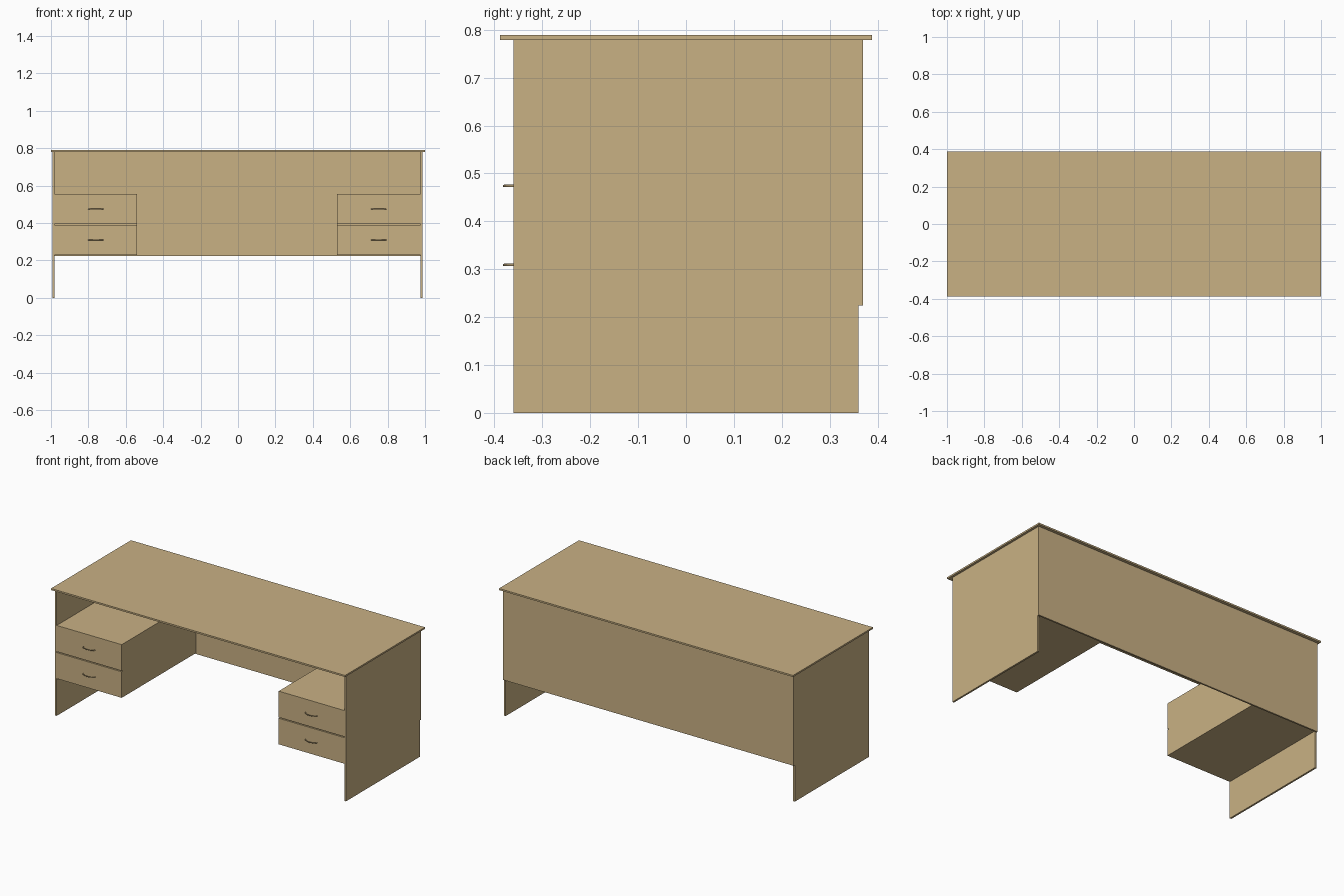
import bpy, bmesh, math

if "Cube" in bpy.data.objects:
    bpy.data.objects.remove(bpy.data.objects["Cube"])

# One wood colour for the whole desk
wood = bpy.data.materials.new("light_wood")
wood.diffuse_color = (0.584, 0.440, 0.231, 1)
wood.use_nodes = True
wood.node_tree.nodes["Principled BSDF"].inputs["Base Color"].default_value = wood.diffuse_color


def add_object(name, bm):
    bmesh.ops.recalc_face_normals(bm, faces=bm.faces[:])
    mesh = bpy.data.meshes.new(name)
    bm.to_mesh(mesh)
    bm.free()
    mesh.materials.append(wood)
    ob = bpy.data.objects.new(name, mesh)
    bpy.context.collection.objects.link(ob)
    return ob


def box(name, x0, x1, y0, y1, z0, z1):
    bm = bmesh.new()
    bmesh.ops.create_cube(bm, size=1)
    for v in bm.verts:
        v.co.x = x0 if v.co.x < 0 else x1
        v.co.y = y0 if v.co.y < 0 else y1
        v.co.z = z0 if v.co.z < 0 else z1
    return add_object(name, bm)


def handle(name, cx, cz, width=0.084, reach=0.02, r=0.0025, steps=14, sides=8):
    """Bowed round bar whose ends meet the drawer front."""
    bm = bmesh.new()
    rings = []
    for i in range(steps + 1):
        a = math.pi * i / steps
        px, py = -math.cos(a) * (width / 2 - r), -math.sin(a) * reach
        # outward direction of the bow in plan
        nx, ny = -math.cos(a) * reach, -math.sin(a) * width / 2
        n = math.hypot(nx, ny)
        ring = []
        for k in range(sides):
            t = 2 * math.pi * k / sides
            d = r * math.cos(t) / n
            ring.append(bm.verts.new((cx + px + nx * d, -0.36 + py + ny * d,
                                      cz + r * math.sin(t))))
        rings.append(ring)
    for a, b in zip(rings, rings[1:]):
        for k in range(sides):
            m = (k + 1) % sides
            bm.faces.new((a[k], a[m], b[m], b[k]))
    bm.faces.new(rings[0])
    bm.faces.new(rings[-1])
    ob = add_object(name, bm)
    for p in ob.data.polygons:
        p.use_smooth = len(p.vertices) == 4


# Table top, side panels and back panel
box("table_top", -1, 1, -0.388, 0.388, 0.779, 0.789)
box("left_side_panel", -0.992, -0.981, -0.36, 0.36, 0, 0.779)
box("right_side_panel", 0.975, 0.986, -0.36, 0.36, 0, 0.779)
box("back_panel", -0.992, 0.986, 0.36, 0.37, 0.224, 0.779)

# Hanging drawer units with two drawers each
for side, x0, x1 in (("left", -0.981, -0.539), ("right", 0.529, 0.975)):
    box(side + "_drawer_cabinet", x0, x1, -0.35, 0.36, 0.229, 0.556)
    for level, z0, z1, hz in (("lower", 0.229, 0.389, 0.309),
                              ("upper", 0.395, 0.556, 0.474)):
        box(f"{side}_{level}_drawer_front", x0, x1, -0.36, -0.35, z0, z1)
        handle(f"{side}_{level}_handle", (x0 + x1) / 2, hz)
